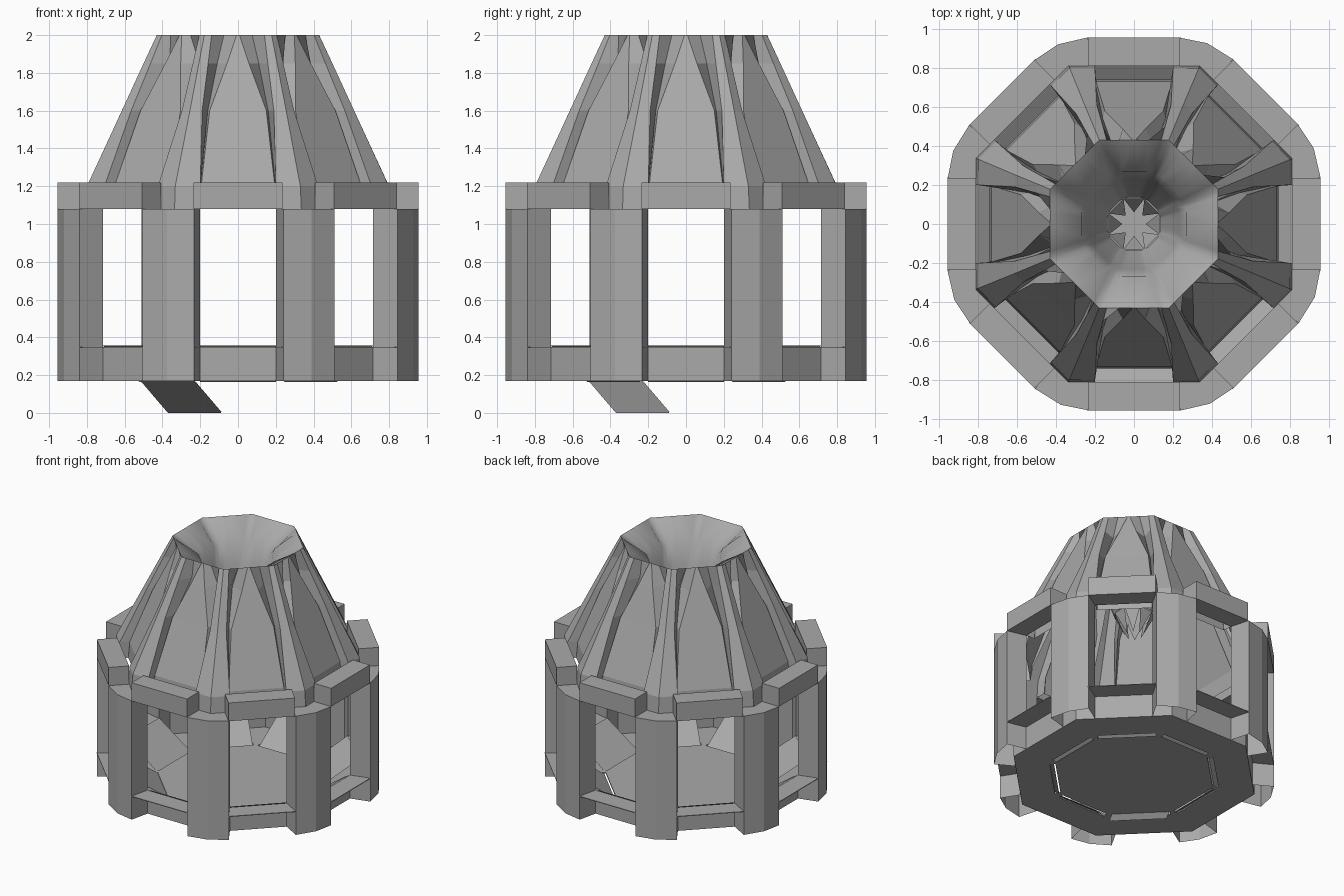
import bpy, bmesh, math
from mathutils import Matrix, Vector

cube = bpy.data.objects.get("Cube")
if cube:
    bpy.data.objects.remove(cube)

grey = bpy.data.materials.new("stone grey")
grey.use_nodes = True
GREY = (0.4, 0.4, 0.4, 1)
grey.diffuse_color = GREY
grey.node_tree.nodes["Principled BSDF"].inputs["Base Color"].default_value = GREY

SIDES = 8
STEP = math.tau / SIDES
TAN = math.tan(STEP / 2)


def spin(k):
    return Matrix.Rotation(k * STEP, 4, 'Z')


def finish(name, bm, recalc=True):
    if recalc:
        bmesh.ops.recalc_face_normals(bm, faces=bm.faces)
    mesh = bpy.data.meshes.new(name)
    bm.to_mesh(mesh)
    bm.free()
    mesh.materials.append(grey)
    obj = bpy.data.objects.new(name, mesh)
    bpy.context.collection.objects.link(obj)
    return obj


def prism(bm, outline, z0, z1, matrix, bottom=True):
    low = [bm.verts.new(matrix @ Vector((x, y, z0))) for x, y in outline]
    high = [bm.verts.new(matrix @ Vector((x, y, z1))) for x, y in outline]
    if bottom:
        bm.faces.new(low[::-1])
    bm.faces.new(high)
    n = len(low)
    for i in range(n):
        j = (i + 1) % n
        bm.faces.new((low[i], low[j], high[j], high[i]))


def repeated(name, outline, z0, z1, bottom=True):
    bm = bmesh.new()
    for k in range(SIDES):
        prism(bm, outline, z0, z1, spin(k), bottom)
    return finish(name, bm)


def loft(bm, rings):
    rows = [[bm.verts.new(p) for p in ring] for ring in rings]
    n = len(rows[0])
    faces = []
    for a, b in zip(rows, rows[1:]):
        for i in range(n):
            j = (i + 1) % n
            faces.append(bm.faces.new((a[i], a[j], b[j], b[i])))
    return faces


def octagon(apothem, z):
    return [spin(k) @ Vector((apothem, apothem * TAN, z)) for k in range(SIDES)]


# Frame: hollow corner pillars, top beams and thin sill ledges
repeated("corner_pillars", [(.955, .24), (.92, .39), (.84, .51),
                            (.714, .431), (.81, .336), (.81, .2)], .17, 1.08, False)
repeated("top_beams", [(.81, -.235), (.955, -.235), (.955, .235), (.81, .235)], 1.08, 1.22)
repeated("sill_ledges", [(.81, -.2), (.955, -.24), (.955, .24), (.81, .2)], .345, .35)

# Low wall around the floor
bm = bmesh.new()
loft(bm, [octagon(.81, .17), octagon(.81, .35)])
finish("low_wall", bm, False)

# Floor with a slot along every side
bm = bmesh.new()
prism(bm, [p.xy for p in octagon(.809, 0)], .17, .18, Matrix())
floor = finish("floor", bm)
slots = repeated("slot_cutter", [(.53, -.203), (.57, -.203), (.57, .203), (.53, .203)], .1, .3)
slots.hide_render = True
slots.hide_viewport = True
cut = floor.modifiers.new("slots", 'BOOLEAN')
cut.object = slots
cut.solver = 'EXACT'

# Chutes slope from every sill into the slots; one runs on below the floor
bm = bmesh.new()
for k in range(SIDES):
    path = [(.81, .35), (.54, .163)]
    if k == 5:
        path = [(.81, .35), (.54, .178), (.325, 0)]
    for thick in (0, .006):
        rows = [[bm.verts.new(spin(k) @ Vector((r, s * .2, z + thick))) for s in (-1, 1)]
                for r, z in path]
        for a, b in zip(rows, rows[1:]):
            side = (a[0], b[0], b[1], a[1])
            bm.faces.new(side if thick == 0 else side[::-1])
finish("chutes", bm, False)


# Ribbed roof: half-octant columns run from panel centre to rib corner
def roof_ring(half):
    full = [(a, -t, z) for a, t, z in half[:0:-1]][1:] + half
    return [spin(k) @ Vector(p) for k in range(SIDES) for p in full]


OUTER = [
    [(.74, 0, 1.08), (.74, .19, 1.08), (.74, .195, 1.08), (.81, .2, 1.08), (.81, .335, 1.08)],
    [(.73, 0, 1.2), (.73, .195, 1.2), (.72, .198, 1.2), (.8, .2, 1.2), (.8, .33, 1.2)],
    [(.58, 0, 1.6), (.58, .15, 1.6), (.54, .16, 1.6), (.61, .19, 1.6), (.615, .255, 1.6)],
    [(.487, 0, 1.85), (.487, .058, 1.85), (.4, .11, 1.85), (.497, .158, 1.85), (.5, .207, 1.85)],
    [(.43, 0, 2), (.43, .008, 2), (.43, .075, 2), (.43, .14, 2), (.43, .178, 2)],
]
LIP = [(.27, 0, 1.9), (.27, .03, 1.9), (.27, .06, 1.9), (.265, .085, 1.87), (.25, .1036, 1.84)]
bm = bmesh.new()
loft(bm, [roof_ring(h) for h in OUTER])
finish("ribbed_roof", bm, False)


# Central funnel running from the rim to a ring of spikes
def funnel_ring(scale, z):
    return roof_ring([(a * scale, t * scale, z) for a, t, _ in LIP])


bm = bmesh.new()
rows = [roof_ring(OUTER[-1]), roof_ring(LIP),
        funnel_ring(.85, 1.72), funnel_ring(.66, 1.57), funnel_ring(.5, 1.45)]
for f in loft(bm, rows):
    f.smooth = True
for i in range(SIDES):
    a = i * STEP
    w = STEP / 2
    pts = [(.14, a - w, 1.45), (.14, a + w, 1.45), (.06, a, 1.29)]
    bm.faces.new([bm.verts.new((r * math.cos(t), r * math.sin(t), z)) for r, t, z in pts])
finish("funnel", bm, False)
